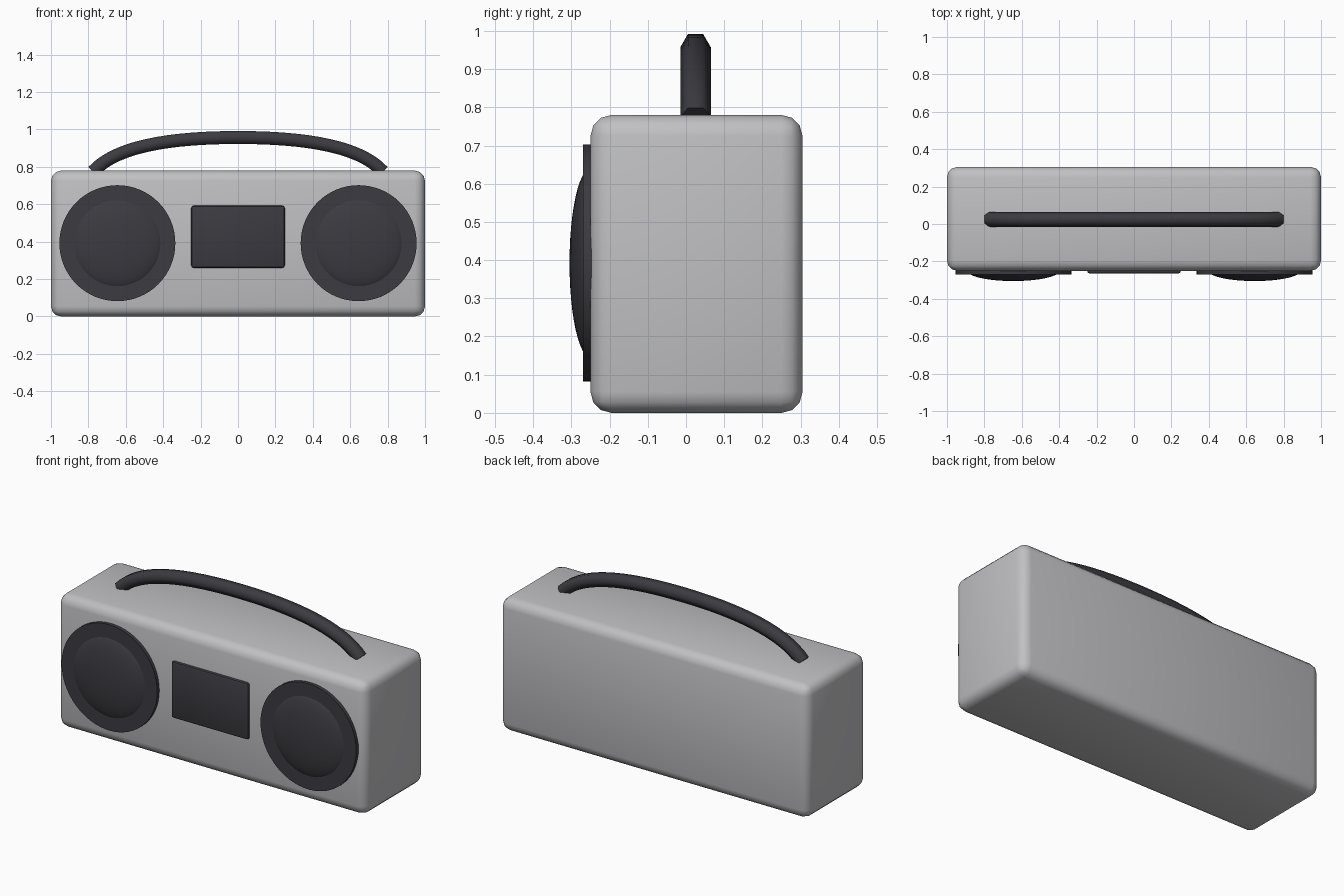
import bpy, math
from mathutils import Vector

if "Cube" in bpy.data.objects:
    bpy.data.objects.remove(bpy.data.objects["Cube"])


def material(name, rgb):
    m = bpy.data.materials.new(name)
    m.diffuse_color = (*rgb, 1)
    m.use_nodes = True
    m.node_tree.nodes["Principled BSDF"].inputs["Base Color"].default_value = m.diffuse_color
    return m


SILVER = material("silver_grey", (0.53, 0.53, 0.55))
DARK = material("charcoal", (0.045, 0.043, 0.052))


def finish(name, mat, angle=35):
    ob = bpy.context.object
    ob.name = name
    ob.data.materials.append(mat)
    bpy.ops.object.shade_smooth_by_angle(angle=math.radians(angle))
    return ob


def box(name, lo, hi, bevel, segments, mat):
    lo, hi = Vector(lo), Vector(hi)
    bpy.ops.mesh.primitive_cube_add(size=1, location=(lo + hi) / 2)
    bpy.context.object.scale = hi - lo
    bpy.ops.object.transform_apply(location=False, rotation=False, scale=True)
    mod = bpy.context.object.modifiers.new("bevel", 'BEVEL')
    mod.width, mod.segments = bevel, segments
    bpy.ops.object.modifier_apply(modifier="bevel")
    return finish(name, mat)


# Cabinet and central display panel
box("cabinet", (-1, -0.25, 0), (1, 0.305, 0.78), 0.055, 3, SILVER)
box("display_panel", (-0.25, -0.265, 0.26), (0.25, -0.235, 0.593), 0.013, 2, DARK)

# Speakers: flat ring disc with a shallow dome
for side, x in (("left", -0.645), ("right", 0.645)):
    bpy.ops.mesh.primitive_cylinder_add(vertices=64, radius=0.31, depth=0.04,
                                        location=(x, -0.25, 0.392),
                                        rotation=(math.pi / 2, 0, 0))
    finish(side + "_speaker_rim", DARK)
    bpy.ops.mesh.primitive_uv_sphere_add(segments=48, ring_count=24, radius=1,
                                         location=(x, -0.25, 0.392),
                                         rotation=(math.pi / 2, 0, 0))
    bpy.context.object.scale = (0.247, 0.247, 0.055)
    bpy.ops.object.transform_apply(location=False, rotation=False, scale=True)
    finish(side + "_speaker_dome", DARK)

# Carrying handle: six-sided bar swept along an arch
P = [Vector(p) for p in ((0.775, 0.775), (0.66, 0.90), (0.40, 0.957), (0, 0.957))]


def arch(t):
    s = 1 - t
    point = s**3 * P[0] + 3*s*s*t * P[1] + 3*s*t*t * P[2] + t**3 * P[3]
    tangent = s*s * (P[1]-P[0]) + 2*s*t * (P[2]-P[1]) + t*t * (P[3]-P[2])
    return point, tangent.normalized()


STEPS, SIDES, R = 14, 6, 0.04
half = [arch(i / STEPS) for i in range(STEPS + 1)]
path = [(p, Vector((t.y, -t.x))) for p, t in half]
path += [(Vector((-p.x, p.y)), Vector((-n.x, n.y))) for p, n in path[-2::-1]]
verts, faces = [], []
for p, n in path:
    for k in range(SIDES):
        a = 2 * math.pi * k / SIDES
        q = p + n * R * math.sin(a)
        verts.append((q.x, 0.025 + R * math.cos(a), q.y))
for i in range(len(path) - 1):
    for k in range(SIDES):
        a, b = i * SIDES + k, i * SIDES + (k + 1) % SIDES
        faces.append((a, b, b + SIDES, a + SIDES))
faces += [tuple(reversed(range(SIDES))),
          tuple(range(len(verts) - SIDES, len(verts)))]
mesh = bpy.data.meshes.new("handle")
mesh.from_pydata(verts, [], faces)
ob = bpy.data.objects.new("handle", mesh)
bpy.context.collection.objects.link(ob)
bpy.ops.object.select_all(action='DESELECT')
bpy.context.view_layer.objects.active = ob
ob.select_set(True)
bpy.ops.object.mode_set(mode='EDIT')
bpy.ops.mesh.select_all(action='SELECT')
bpy.ops.mesh.normals_make_consistent(inside=False)
bpy.ops.object.mode_set(mode='OBJECT')
finish("carrying_handle", DARK, 65)
